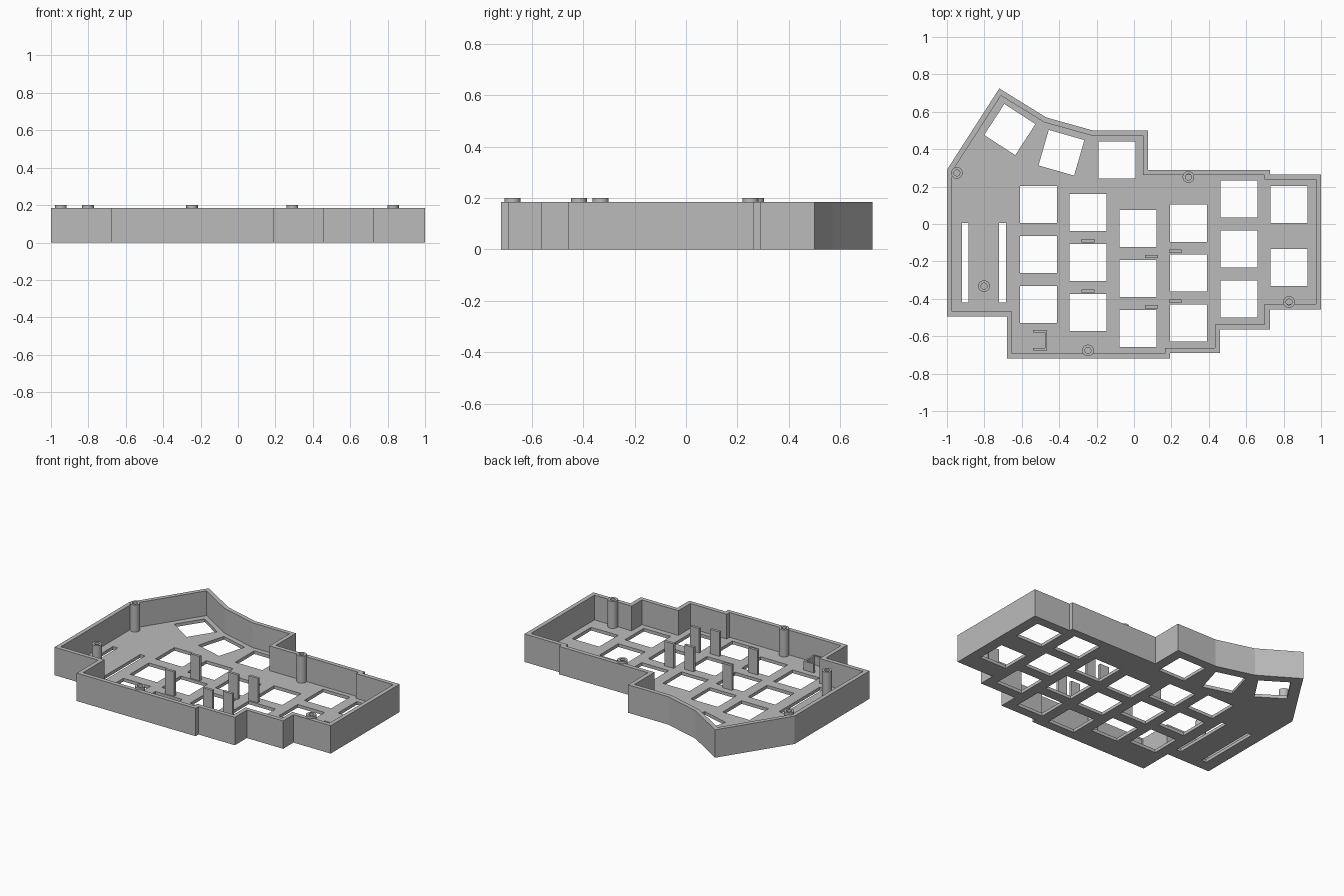
import bpy, bmesh
from math import cos, sin, radians, pi
from mathutils import Vector, Matrix

if "Cube" in bpy.data.objects:
    bpy.data.objects.remove(bpy.data.objects["Cube"])

FLOOR, RIM, POST_TOP, WALL = 0.021, 0.185, 0.2, 0.028

grey = bpy.data.materials.new("plain grey")
grey.use_nodes = True
grey.diffuse_color = (0.5, 0.5, 0.5, 1)
grey.node_tree.nodes["Principled BSDF"].inputs["Base Color"].default_value = (0.5, 0.5, 0.5, 1)


def add_prism(bm, points, z0, z1):
    """Extrude a closed outline from z0 up to z1."""
    face = bm.faces.new([bm.verts.new((x, y, z0)) for x, y in points])
    top = bmesh.ops.extrude_face_region(bm, geom=[face])["geom"]
    bmesh.ops.translate(bm, vec=(0, 0, z1 - z0),
                        verts=[v for v in top if isinstance(v, bmesh.types.BMVert)])


def rect(x, y, w, h, angle=0):
    turn = Matrix.Rotation(radians(angle), 2)
    corners = [(-w, -h), (w, -h), (w, h), (-w, h)]
    return [Vector((x, y)) + turn @ (Vector(c) / 2) for c in corners]


def inset(points, d):
    """Mitred inward offset of a clockwise outline."""
    pts, result = [Vector(p) for p in points], []
    for i, p in enumerate(pts):
        a = (p - pts[i - 1]).normalized()
        b = (pts[(i + 1) % len(pts)] - p).normalized()
        na, nb = Vector((a.y, -a.x)), Vector((b.y, -b.x))
        result.append(p + (na + nb) * d / (1 + na.dot(nb)))
    return result


def finish(name, bm):
    bmesh.ops.recalc_face_normals(bm, faces=bm.faces)
    mesh = bpy.data.meshes.new(name)
    bm.to_mesh(mesh)
    bm.free()
    mesh.materials.append(grey)
    obj = bpy.data.objects.new(name, mesh)
    bpy.context.collection.objects.link(obj)
    return obj


# Tray outline, clockwise from the back corner
outline = [(-.72, .725), (-.47, .57), (-.22, .5), (.075, .5), (.075, .29),
           (.727, .29), (.727, .265), (1, .265), (1, -.457), (.727, -.457),
           (.727, -.565), (.46, -.565), (.46, -.69), (.193, -.69),
           (.193, -.72), (-.68, -.72), (-.68, -.495), (-1, -.495), (-1, .29)]
bm = bmesh.new()
add_prism(bm, outline, 0, RIM)
tray = finish("tray", bm)

# Hollow inside the walls
bm = bmesh.new()
add_prism(bm, inset(outline, WALL), FLOOR, RIM + 0.1)
pocket = finish("pocket_cutter", bm)

# Key openings by column, angled thumb openings and two long slots
KEY, PITCH = 0.198, 0.267
columns = [(-.51, .104, 3), (-.246, .061, 3), (.021, -.025, 3),
           (.292, .004, 3), (.561, .133, 3)]
holes = [rect(x, y - PITCH * i, KEY, KEY) for x, y, n in columns for i in range(n)]
holes += [rect(.829, .104, KEY, KEY), rect(.829, -.232, KEY, KEY)]
holes += [rect(-.09, .341, KEY, KEY), rect(-.388, .381, KEY, KEY, -16),
          rect(-.664, .505, KEY, KEY, -33)]
holes += [rect(x, -.208, .035, .425) for x in (-.902, -.703)]
bm = bmesh.new()
for hole in holes:
    add_prism(bm, hole, -0.1, FLOOR + 0.05)
openings = finish("opening_cutter", bm)

# Cut the tray, then discard the cutters
for cutter in (pocket, openings):
    cutter.hide_render = True
    mod = tray.modifiers.new("cut", 'BOOLEAN')
    mod.operation, mod.solver, mod.object = 'DIFFERENCE', 'EXACT', cutter
graph = bpy.context.evaluated_depsgraph_get()
cut_mesh = bpy.data.meshes.new_from_object(tray.evaluated_get(graph))
tray.modifiers.clear()
tray.data = cut_mesh
for cutter in (pocket, openings):
    bpy.data.objects.remove(cutter)

# Hollow screw posts
posts = [(-.947, .273), (-.802, -.332), (-.246, -.676), (.291, .251), (.829, -.417)]
for i, (x, y) in enumerate(posts):
    bm = bmesh.new()
    profile = [(.016, FLOOR), (.016, POST_TOP), (.031, POST_TOP), (.031, FLOOR)]
    verts = [bm.verts.new((r, 0, z)) for r, z in profile]
    edges = [bm.edges.new(pair) for pair in zip(verts, verts[1:])]
    bmesh.ops.spin(bm, geom=verts + edges, cent=(0, 0, 0), axis=(0, 0, 1),
                   angle=2 * pi, steps=32, use_merge=True)
    bmesh.ops.remove_doubles(bm, verts=bm.verts, dist=1e-4)
    post = finish(f"screw_post_{i + 1}", bm)
    post.location = (x, y, 0)
    bpy.ops.object.select_all(action='DESELECT')
    post.select_set(True)
    bpy.context.view_layer.objects.active = post
    bpy.ops.object.shade_smooth_by_angle(angle=radians(40))

# Thin upright support tabs between the keys
tabs = [(-.246, -.09), (-.246, -.358), (.093, -.174), (.093, -.442),
        (.22, -.145), (.22, -.413)]
for i, (x, y) in enumerate(tabs):
    bm = bmesh.new()
    add_prism(bm, rect(x, y, .068, .018), FLOOR, RIM - 0.002)
    finish(f"support_tab_{i + 1}", bm)

# Low U-shaped bracket open towards the side
x0, x1, y0, y1, t = -.54, -.465, -.675, -.567, .012
bm = bmesh.new()
add_prism(bm, [(x0, y0), (x1, y0), (x1, y1), (x0, y1), (x0, y1 - t),
               (x1 - t, y1 - t), (x1 - t, y0 + t), (x0, y0 + t)], FLOOR, 0.08)
finish("socket_bracket", bm)
